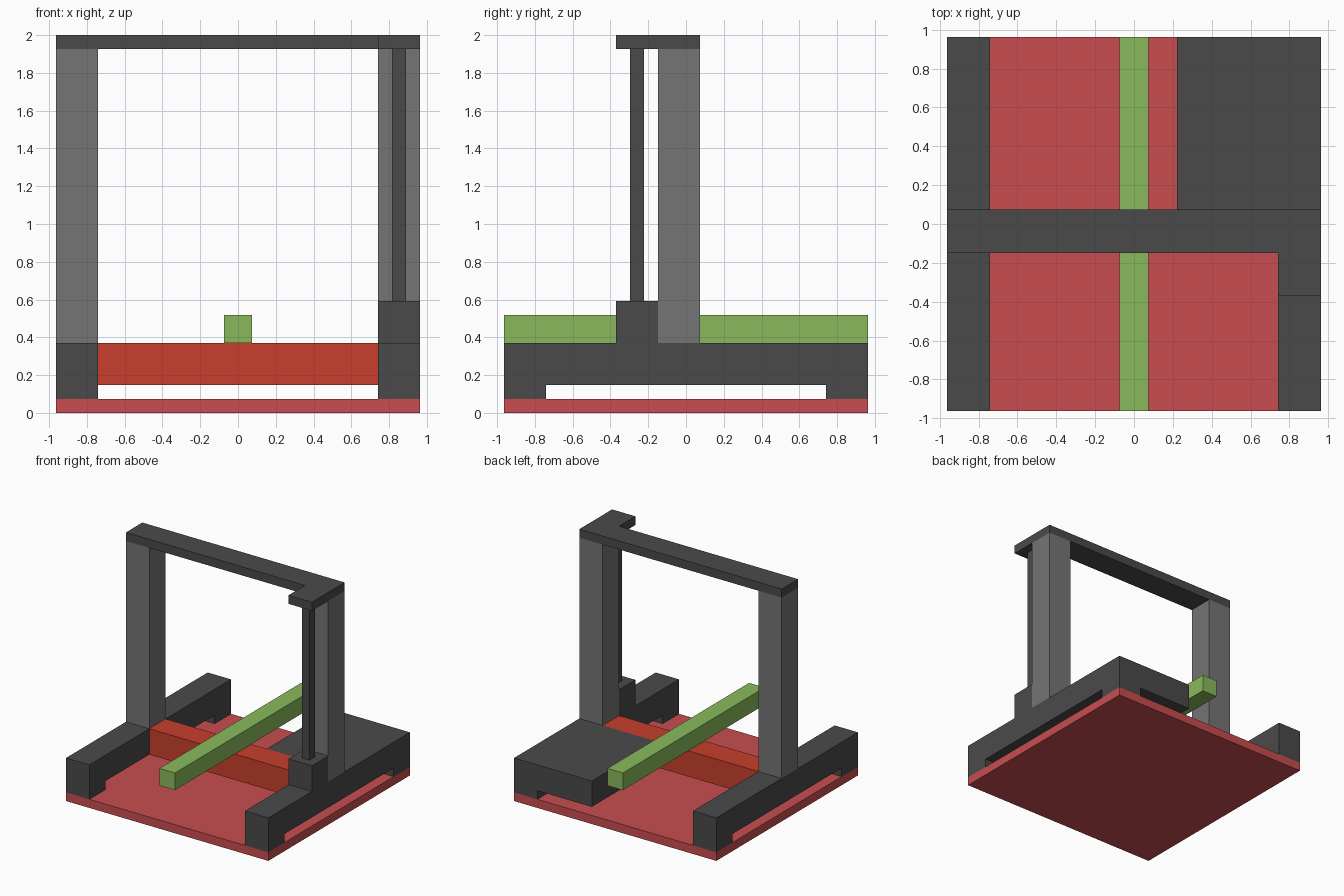
import bpy, bmesh

if "Cube" in bpy.data.objects:
    bpy.data.objects.remove(bpy.data.objects["Cube"])

U = 2 / 27  # one block unit; the model is 26 x 26 x 27 units


def material(name, rgb):
    m = bpy.data.materials.new(name)
    lin = [((c / 255 + 0.055) / 1.055) ** 2.4 for c in rgb]
    m.diffuse_color = (*lin, 1)
    m.use_nodes = True
    m.node_tree.nodes["Principled BSDF"].inputs["Base Color"].default_value = m.diffuse_color
    return m


DARK = material("dark grey", (74, 74, 74))
GREY = material("mid grey", (117, 117, 117))
RED = material("soft red", (200, 77, 80))
ORANGE = material("orange red", (200, 63, 44))
GREEN = material("leaf green", (138, 185, 92))


def prism(name, profile, axis, lo, hi, mat):
    """Extrude a 2D profile along x (profile is y,z) or z (profile is x,y)."""
    bm = bmesh.new()
    place = (lambda a, b: (lo, a, b)) if axis == "x" else (lambda a, b: (a, b, lo))
    face = bm.faces.new([bm.verts.new(place(a, b)) for a, b in profile])
    ext = bmesh.ops.extrude_face_region(bm, geom=[face])
    step = (hi - lo, 0, 0) if axis == "x" else (0, 0, hi - lo)
    moved = [v for v in ext["geom"] if isinstance(v, bmesh.types.BMVert)]
    bmesh.ops.translate(bm, verts=moved, vec=step)
    bmesh.ops.scale(bm, verts=bm.verts, vec=(U, U, U))
    bmesh.ops.recalc_face_normals(bm, faces=bm.faces)
    mesh = bpy.data.meshes.new(name)
    bm.to_mesh(mesh)
    bm.free()
    mesh.materials.append(mat)
    ob = bpy.data.objects.new(name, mesh)
    bpy.context.collection.objects.link(ob)
    return ob


def box(name, x, y, z, mat):
    rect = [(x[0], y[0]), (x[1], y[0]), (x[1], y[1]), (x[0], y[1])]
    return prism(name, rect, "z", z[0], z[1], mat)


# Ground plate
box("base_plate", (-13, 13), (-13, 13), (0, 1), RED)

# Side rails with a foot at each end, and the posts standing on them
rail = [(-13, 1), (-10, 1), (-10, 2), (10, 2), (10, 1), (13, 1), (13, 5), (-13, 5)]
for side, x0 in (("left", -13), ("right", 10)):
    prism(side + "_rail", rail, "x", x0, x0 + 3, DARK)
    box(side + "_post", (x0, x0 + 3), (-2, 1), (5, 26), GREY)

# Deck beside the right rail, cross beam and long bar lying over it
box("rear_deck", (3, 10), (1, 13), (2, 5), DARK)
box("cross_beam", (-10, 10), (-2, 1), (2, 5), ORANGE)
box("carriage_bar", (-1, 1), (-13, 13), (5, 7), GREEN)

# Top bar with its forward tab, and the thin rod on its motor block
top = [(-13, -2), (10, -2), (10, -5), (13, -5), (13, 1), (-13, 1)]
prism("top_bar", top, "z", 26, 27, DARK)
box("motor_block", (10, 13), (-5, -2), (5, 8), DARK)
box("lift_rod", (11, 12), (-4, -3), (8, 26), DARK)
